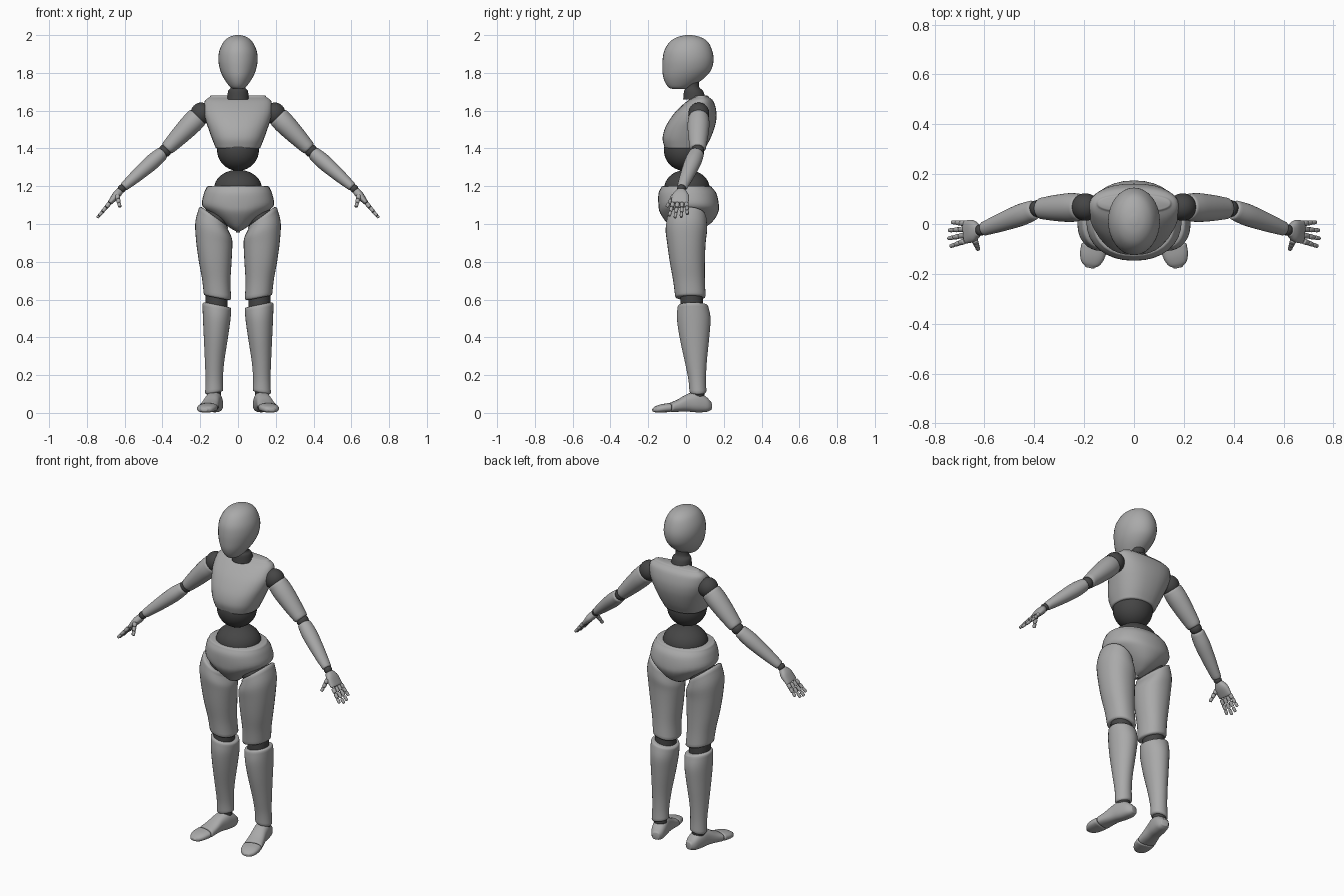
import bpy, bmesh, math
from mathutils import Vector

cube = bpy.data.objects.get("Cube")
if cube:
    bpy.data.objects.remove(cube, do_unlink=True)


def material(name, value):
    mat = bpy.data.materials.new(name)
    color = (value, value, value, 1)
    mat.use_nodes = True
    mat.diffuse_color = color
    mat.node_tree.nodes["Principled BSDF"].inputs["Base Color"].default_value = color
    return mat


LIGHT = material("light grey", 0.40)
DARK = material("dark grey", 0.06)
SIDES, STEPS = 32, 4


def finish(name, bm, mat, mirror):
    bmesh.ops.recalc_face_normals(bm, faces=bm.faces)
    mesh = bpy.data.meshes.new(name)
    bm.to_mesh(mesh)
    bm.free()
    mesh.materials.append(mat)
    mesh.shade_smooth()
    mesh.set_sharp_from_angle(angle=math.radians(50))
    obj = bpy.data.objects.new(name, mesh)
    bpy.context.collection.objects.link(obj)
    if mirror:
        obj.modifiers.new("Mirror", "MIRROR")
    return obj


def spline(a, b, c, d, t):
    return b + (c - a) * (t / 2) + (a * 2 - b * 5 + c * 4 - d) * (t * t / 2) \
        + (b * 3 - a - c * 3 + d) * (t ** 3 / 2)


def end_rings(ring, inner, bevel):
    """Rounded rim: two shrinking rings pushed outward past the end."""
    c, u, v = ring
    out = u.cross(v).normalized()
    if out.dot(c - inner[0]) < 0:
        out = -out
    shrink = lambda w, k: w * max(0.1, 1 - bevel * k / w.length)
    return [(c + out * bevel * f, shrink(u, k), shrink(v, k)) for f, k in ((0.7, 0.3), (1, 1))]


def loft(name, keys, mat=LIGHT, bevel=0.0, mirror=False, power=2.0, sides=SIDES):
    """Skin through rings given as (centre, half axis, half axis)."""
    n = len(keys)
    rings = []
    for i in range(n - 1):
        four = [keys[max(i - 1, 0)], keys[i], keys[i + 1], keys[min(i + 2, n - 1)]]
        for s in range(STEPS):
            rings.append([spline(*(k[j] for k in four), s / STEPS) for j in range(3)])
    rings.append(keys[-1])
    if bevel:
        head = end_rings(rings[0], rings[1], bevel)[::-1]
        rings = head + rings + end_rings(rings[-1], rings[-2], bevel)
    bm = bmesh.new()
    loops = []
    for c, u, v in rings:
        loop = []
        for k in range(sides):
            a = 2 * math.pi * k / sides
            ca, sa = math.cos(a), math.sin(a)
            p = math.copysign(abs(ca) ** (2 / power), ca)
            q = math.copysign(abs(sa) ** (2 / power), sa)
            loop.append(bm.verts.new(c + u * p + v * q))
        loops.append(loop)
    for a, b in zip(loops, loops[1:]):
        for k in range(sides):
            m = (k + 1) % sides
            bm.faces.new((a[k], a[m], b[m], b[k]))
    bm.faces.new(loops[0])
    bm.faces.new(loops[-1])
    return finish(name, bm, mat, mirror)


def level(z, x0, x1, y0, y1, tilt=0):
    """Ring read as extents at a height, optionally tilted along x."""
    r = (x1 - x0) / 2
    return (Vector(((x0 + x1) / 2, (y0 + y1) / 2, z)),
            Vector((r, 0, r * tilt)), Vector((0, (y1 - y0) / 2, 0)))


def centred(*rows):
    return [level(z, -x, x, y0, y1) for z, x, y0, y1 in rows]


def limb(name, a, b, rows, mat=LIGHT, bevel=0.01, power=2.0, sides=SIDES):
    """Tube from a to b; rows are (fraction, half width in y, half thickness)."""
    a, b = Vector(a), Vector(b)
    d = (b - a).normalized()
    u = (Vector((0, 1, 0)) - d * d.y).normalized()
    v = d.cross(u)
    return loft(name, [(a.lerp(b, t), u * w, v * h) for t, w, h in rows],
                mat, bevel, True, power, sides)


def ball(name, centre, size, mirror=True):
    bm = bmesh.new()
    bmesh.ops.create_uvsphere(bm, u_segments=32, v_segments=20, radius=1)
    bmesh.ops.scale(bm, vec=size, verts=bm.verts)
    bmesh.ops.translate(bm, vec=centre, verts=bm.verts)
    return finish(name, bm, DARK, mirror)


# Head and neck
loft("head", centred(
    (2.0, .012, 0, .03), (1.99, .046, -.045, .075), (1.965, .076, -.085, .115),
    (1.92, .098, -.114, .138), (1.87, .104, -.124, .146), (1.82, .096, -.125, .135),
    (1.78, .08, -.121, .105), (1.745, .058, -.108, .06), (1.722, .038, -.09, .02),
    (1.715, .02, -.07, 0)))
loft("neck", centred((1.78, .04, -.01, .07), (1.725, .038, 0, .07),
                     (1.705, .052, -.01, .09), (1.66, .058, -.015, .105)), DARK)

# Torso
loft("chest", centred(
    (1.672, .15, .045, .12), (1.65, .176, .005, .145), (1.6, .182, -.05, .16),
    (1.55, .172, -.088, .16), (1.5, .155, -.114, .148), (1.45, .137, -.124, .128),
    (1.408, .12, -.114, .105)), bevel=.008, power=2.4)
ball("abdomen", (0, -.01, 1.392), (.111, .107, .11), False)
ball("waist", (0, .005, 1.19), (.126, .12, .097), False)
loft("pelvis", centred(
    (1.192, .167, -.132, .138), (1.16, .181, -.146, .162), (1.1, .19, -.146, .174),
    (1.06, .15, -.138, .17), (1.01, .085, -.105, .138), (.975, .035, -.07, .085),
    (.962, .012, -.03, .035)), bevel=.008, power=2.2)

# Legs
ball("hip_joint", (.115, .005, 1.03), (.08, .085, .06))
loft("thigh", [
    level(1.03, .055, .206, -.1, .108, .75), level(.97, .034, .226, -.108, .112, .42),
    level(.9, .03, .222, -.1, .104, .12), level(.8, .034, .207, -.086, .1),
    level(.7, .04, .19, -.068, .1, .1), level(.62, .036, .182, -.058, .104, .2)],
    bevel=.011, mirror=True, power=2.2)
loft("knee", [level(.64, .055, .172, -.03, .09, .2), level(.55, .055, .172, -.03, .09, .2)],
     DARK, mirror=True)
loft("shin", [
    level(.562, .036, .188, -.044, .118, .2), level(.5, .04, .186, -.048, .13, .1),
    level(.4, .053, .181, -.034, .123), level(.27, .073, .175, -.006, .11),
    level(.18, .08, .172, .012, .106), level(.115, .079, .174, .018, .108, -.2)],
    bevel=.01, mirror=True)
ball("ankle", (.127, .062, .1), (.038, .036, .035))

# Feet, pointing slightly outward
heel = Vector((.108, .135, 0))
ahead = Vector((.22, -.97, 0)).normalized()
across = Vector((-ahead.y, ahead.x, 0))


def foot_part(name, rows):
    loft(name, [(heel + ahead * s + Vector((0, 0, (z0 + z1) / 2)), across * w,
                 Vector((0, 0, (z1 - z0) / 2))) for s, w, z0, z1 in rows],
         bevel=.005, mirror=True, power=2.5)


foot_part("foot", [(.007, .024, .014, .06), (.03, .037, .005, .085), (.08, .043, .003, .112),
                   (.13, .043, .007, .1), (.18, .048, .006, .072), (.217, .052, .004, .056)])
foot_part("toes", [(.232, .053, .004, .052), (.27, .05, .002, .046),
                   (.3, .038, .002, .036), (.314, .02, .006, .026)])

# Arms
shoulder, elbow, wrist = (.195, .068, 1.585), (.386, .062, 1.388), (.615, -.024, 1.187)
ball("shoulder_joint", shoulder, (.056, .055, .058))
limb("upper_arm", shoulder, elbow, [(.12, .054, .056), (.3, .058, .056), (.6, .053, .049),
                                   (.92, .043, .038)])
ball("elbow_joint", elbow, (.034, .034, .034))
limb("forearm", elbow, wrist, [(.08, .04, .036), (.3, .044, .041), (.65, .037, .034),
                              (.94, .028, .024)], bevel=.008)
ball("wrist_joint", wrist, (.022, .023, .022))

# Hands
reach = Vector((.131, -.018, -.155)).normalized()
palm_start = Vector(wrist) + reach * .012
palm_end = Vector(wrist) + reach * .1
limb("palm", palm_start, palm_end, [(.06, .026, .019), (.4, .044, .021), (.94, .046, .013)],
     bevel=.006, power=2.4)


def digit(name, start, end, radius, parts):
    start, end = Vector(start), Vector(end)
    for i in range(parts):
        a, b = (start.lerp(end, (i + f) / parts) for f in (.02, .98))
        r = radius * (1 - .13 * i)
        limb(f"{name}_segment_{i + 1}", a, b, [(.12, r, r), (.5, r, r), (.88, r * .9, r * .9)],
             bevel=.003, sides=14)


for name, offset, length in (("index_finger", -.036, .09), ("middle_finger", -.012, .104),
                             ("ring_finger", .012, .1), ("little_finger", .035, .08)):
    root = palm_end + Vector((0, offset, 0))
    digit(name, root, root + reach * length + Vector((0, offset * .35, 0)), .0115, 3)
digit("thumb", palm_start + reach * .035 + Vector((-.005, -.035, 0)), (.625, -.102, 1.09), .013, 3)
